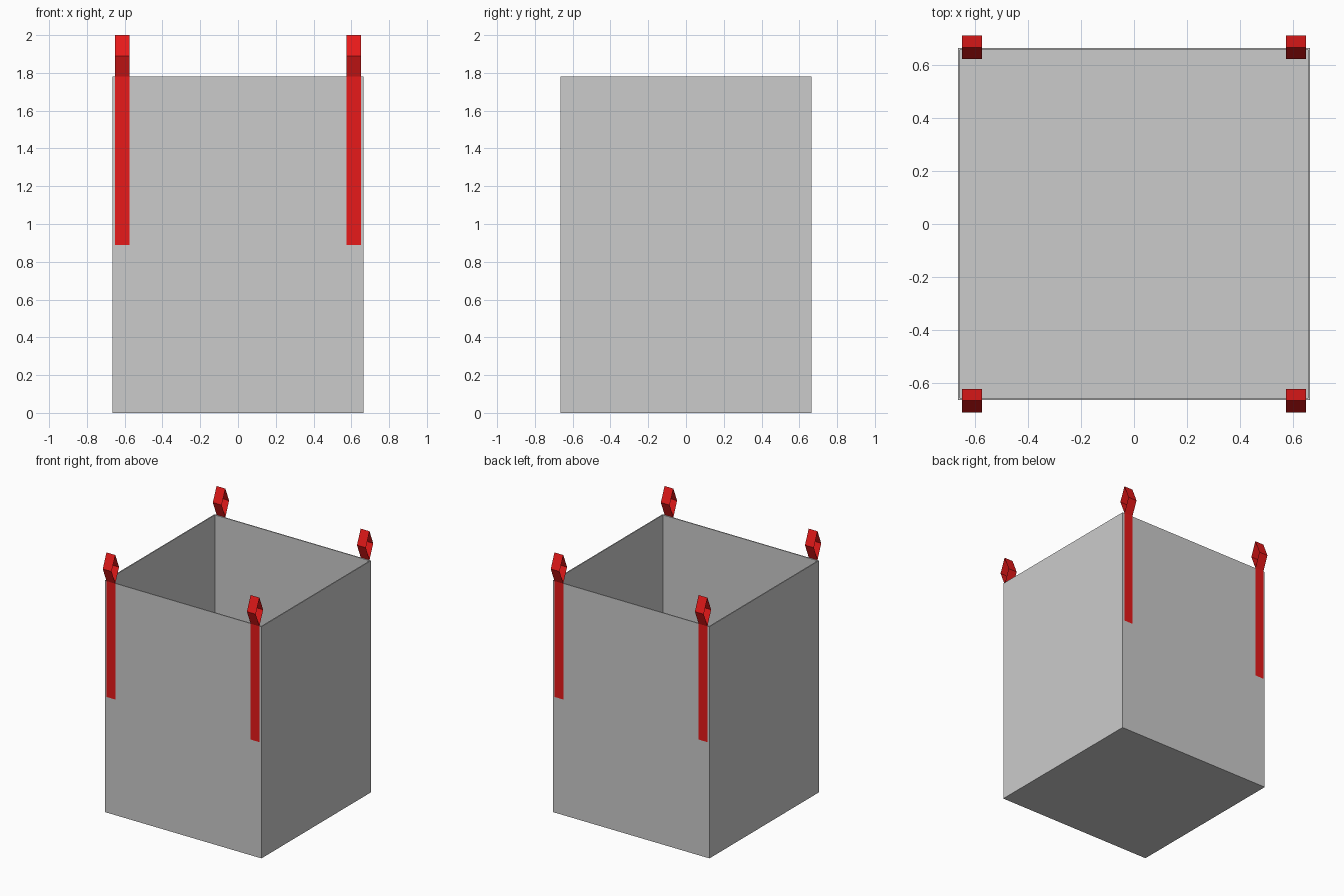
import bpy, bmesh

if "Cube" in bpy.data.objects:
    bpy.data.objects.remove(bpy.data.objects["Cube"])

HALF, HEIGHT, WALL = 0.665, 1.78, 0.008
STRAP_Y = HALF + 0.003


def mesh_object(name, bm):
    mesh = bpy.data.meshes.new(name)
    bm.to_mesh(mesh)
    bm.free()
    obj = bpy.data.objects.new(name, mesh)
    bpy.context.collection.objects.link(obj)
    return obj


# Open-topped bag body with thin walls
bm = bmesh.new()
bmesh.ops.create_cube(bm, size=1)
bmesh.ops.scale(bm, vec=(2 * HALF, 2 * HALF, HEIGHT), verts=bm.verts)
bmesh.ops.translate(bm, vec=(0, 0, HEIGHT / 2), verts=bm.verts)
top = [f for f in bm.faces if f.normal.z > 0.5]
bmesh.ops.delete(bm, geom=top, context='FACES_ONLY')
body = mesh_object("bag_body", bm)
solid = body.modifiers.new("wall_thickness", 'SOLIDIFY')
solid.thickness = WALL
solid.offset = -1
solid.use_even_offset = True

# Webbing strap on the front face, ending in a diamond lifting loop
red = bpy.data.materials.new("red_webbing")
red.diffuse_color = (0.8, 0.01, 0.01, 1)
red.use_nodes = True
red.node_tree.nodes["Principled BSDF"].inputs["Base Color"].default_value = red.diffuse_color


def ribbon(name, profile, x0=0.575, x1=0.65):
    """Sweep a (y, z) profile across x as a thin ribbon."""
    bm = bmesh.new()
    rows = [[bm.verts.new((x, y, z)) for x in (x0, x1)] for y, z in profile]
    for a, b in zip(rows, rows[1:]):
        bm.faces.new((a[0], a[1], b[1], b[0]))
    bmesh.ops.remove_doubles(bm, verts=bm.verts, dist=1e-5)
    obj = mesh_object(name, bm)
    obj.data.materials.append(red)
    # Repeat at all four corners
    mirror = obj.modifiers.new("four_corners", 'MIRROR')
    mirror.use_axis = (True, True, False)
    return obj


ribbon("side_straps", [(-STRAP_Y, 0.89), (-STRAP_Y, HEIGHT)])
ribbon("lifting_loops", [(-STRAP_Y, HEIGHT), (-STRAP_Y - 0.045, 1.89),
                         (-STRAP_Y, 2.0), (-STRAP_Y + 0.045, 1.89),
                         (-STRAP_Y, HEIGHT)])
